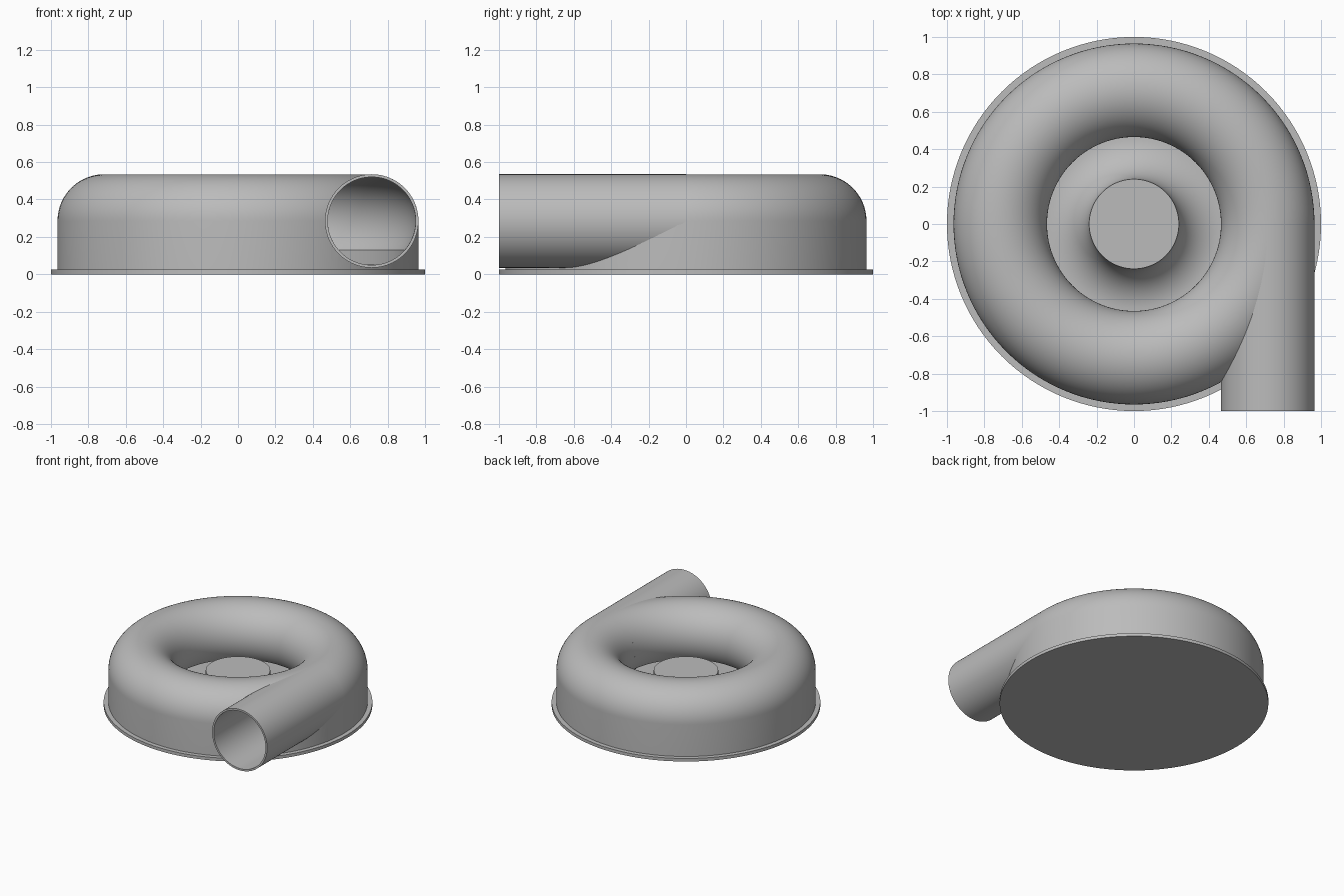
import bpy, bmesh, math
from mathutils import Vector

cube = bpy.data.objects.get("Cube")
if cube:
    bpy.data.objects.remove(cube, do_unlink=True)

grey = bpy.data.materials.new("housing grey")
grey.use_nodes = True
color = (0.5, 0.5, 0.5, 1)
grey.diffuse_color = color
grey.node_tree.nodes["Principled BSDF"].inputs["Base Color"].default_value = color

RING, MID = 0.715, 0.285      # centre of the round duct section
OUTER, BORE = 0.25, 0.235     # duct radii


def arc(cx, cz, radius, start, end, steps):
    """Points along a circular arc, angles in degrees."""
    angles = [math.radians(start + (end - start) * i / steps) for i in range(steps + 1)]
    return [(cx + radius * math.cos(a), cz + radius * math.sin(a)) for a in angles]


def revolve(name, profile, segments=128, closed=True, axis="Z", origin=(0, 0, 0)):
    """Turn a profile of (radius, height) points about an axis."""
    bm = bmesh.new()
    rings = []
    for r, h in profile:
        if r == 0:
            rings.append([bm.verts.new((0, 0, h))] * segments)
            continue
        turn = [2 * math.pi * i / segments for i in range(segments)]
        rings.append([bm.verts.new((r * math.cos(t), r * math.sin(t), h)) for t in turn])
    count = len(rings) if closed else len(rings) - 1
    for k in range(count):
        a, b = rings[k], rings[(k + 1) % len(rings)]
        for i in range(segments):
            j = (i + 1) % segments
            corners = list(dict.fromkeys((a[i], a[j], b[j], b[i])))
            if len(corners) > 2:
                bm.faces.new(corners)
    if axis == "Y":
        for v in bm.verts:
            v.co = Vector((v.co.x, v.co.z, v.co.y))
    bmesh.ops.translate(bm, verts=bm.verts, vec=origin)
    bmesh.ops.recalc_face_normals(bm, faces=bm.faces)
    mesh = bpy.data.meshes.new(name)
    bm.to_mesh(mesh)
    bm.free()
    mesh.materials.append(grey)
    obj = bpy.data.objects.new(name, mesh)
    bpy.context.collection.objects.link(obj)
    return obj


def select(obj):
    bpy.ops.object.select_all(action="DESELECT")
    obj.select_set(True)
    bpy.context.view_layer.objects.active = obj


# Flat base plate
base = revolve("base_plate", [(0, 0), (1, 0), (1, 0.025), (0, 0.025)], closed=False)

# Hub with a concave flare running out to the duct floor
flare = arc(0.465, MID, 0.225, 180, 270, 20)
hub = revolve("flared_hub", [(0, MID)] + flare + [(0.92, 0.045), (0.92, 0.02), (0, 0.02)],
              closed=False)

# Ring housing with a hollow round duct and an inlet slot beneath its inner lip
shell = [(0.965, 0.02), (0.965, MID)]
shell += arc(RING, MID, OUTER, 0, 218, 48)[1:]
shell += arc(RING, MID, BORE, 218, -41, 56)
shell += [(0.892, 0.02)]
housing = revolve("ring_housing", shell)

# Tangent outlet pipe
pipe = revolve("outlet_pipe", [(OUTER, -1), (OUTER, 0), (BORE, 0), (BORE, -1)],
               segments=96, axis="Y", origin=(RING, 0, MID))

# Open the housing wall where the outlet leaves it
cutter = revolve("outlet_cutter", [(0, -1.1), (BORE, -1.1), (BORE, -0.04), (0, -0.04)],
                 segments=96, closed=False, axis="Y", origin=(RING, 0, MID))
cutter.hide_render = True
cut = housing.modifiers.new("outlet_opening", "BOOLEAN")
cut.operation = "DIFFERENCE"
cut.solver = "EXACT"
cut.object = cutter
select(housing)
bpy.ops.object.modifier_apply(modifier=cut.name)
bpy.data.objects.remove(cutter, do_unlink=True)

for part in (base, hub, housing, pipe):
    select(part)
    bpy.ops.object.shade_smooth_by_angle(angle=math.radians(30))
